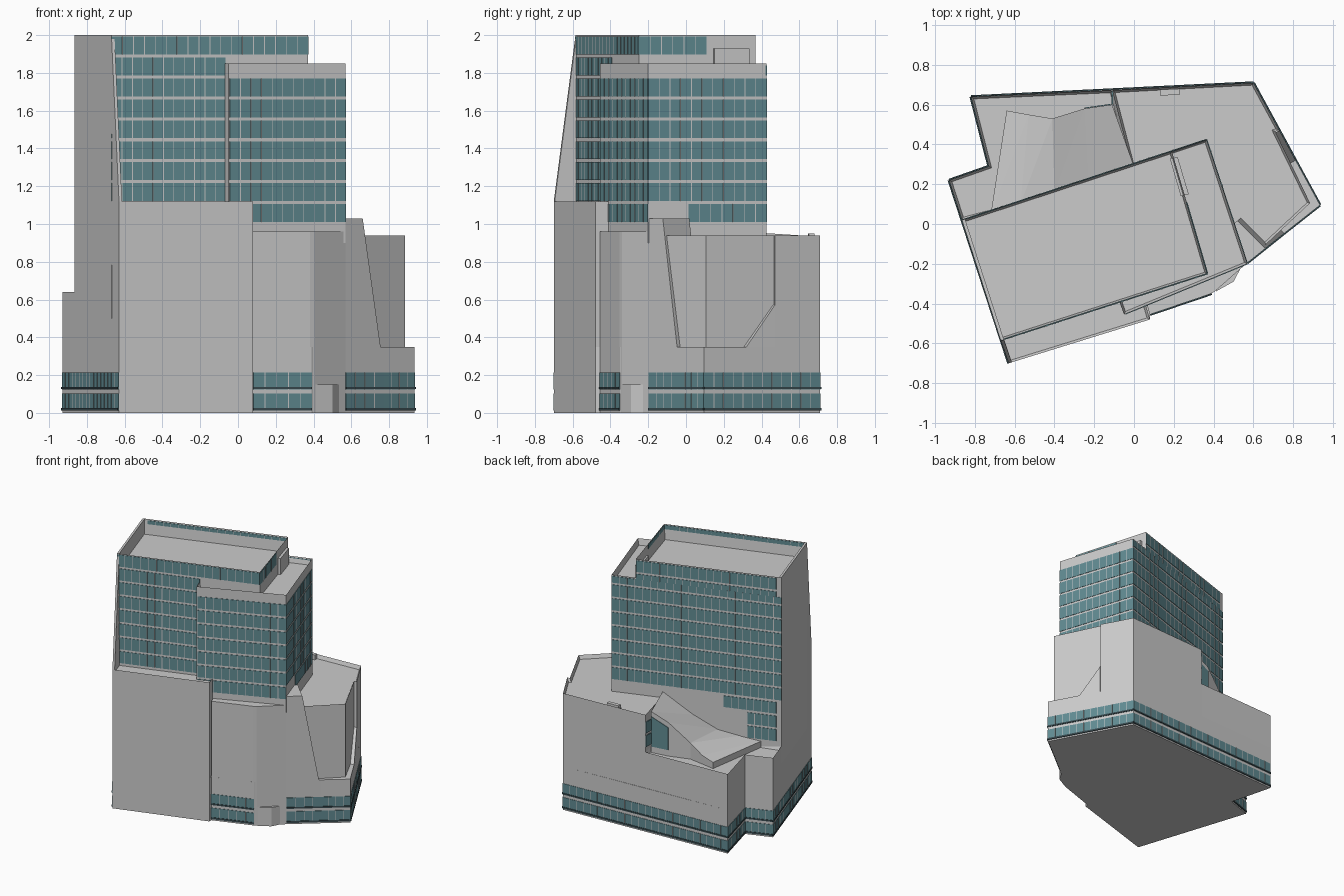
import bpy, bmesh
from mathutils import Vector

if "Cube" in bpy.data.objects:
    bpy.data.objects.remove(bpy.data.objects["Cube"])


def material(name, rgb):
    m = bpy.data.materials.new(name)
    m.diffuse_color = (*rgb, 1)
    m.use_nodes = True
    m.node_tree.nodes["Principled BSDF"].inputs["Base Color"].default_value = m.diffuse_color
    return m


GLASS = material("teal_glass", (0.12, 0.26, 0.29))
DARK = material("dark_trim", (0.04, 0.07, 0.08))


def finish(bm, name, mat=None):
    bmesh.ops.recalc_face_normals(bm, faces=bm.faces)
    me = bpy.data.meshes.new(name)
    bm.to_mesh(me)
    bm.free()
    ob = bpy.data.objects.new(name, me)
    bpy.context.collection.objects.link(ob)
    if mat:
        me.materials.append(mat)
    return ob


def sweep(bm, pts, vec):
    """Closed solid from a planar polygon swept along vec; returns the cap."""
    a = [bm.verts.new(p) for p in pts]
    b = [bm.verts.new(Vector(p) + Vector(vec)) for p in pts]
    bm.faces.new(a[::-1])
    cap = bm.faces.new(b)
    n = len(pts)
    for i in range(n):
        j = (i + 1) % n
        bm.faces.new((a[i], a[j], b[j], b[i]))
    return cap


def block(name, plan, z0, z1, recess=0.0, rim=0.012):
    """Upright prism, optionally with a roof deck sunk behind a parapet."""
    bm = bmesh.new()
    cap = sweep(bm, [(x, y, z0) for x, y in plan], (0, 0, z1 - z0))
    if recess:
        bm.normal_update()
        bmesh.ops.inset_region(bm, faces=[cap], thickness=rim, use_even_offset=True)
        bmesh.ops.translate(bm, verts=cap.verts[:], vec=(0, 0, -recess))
    return finish(bm, name)


def solid(name, pts, vec, mat=None):
    bm = bmesh.new()
    sweep(bm, pts, vec)
    return finish(bm, name, mat)


def lerp(p, q, t):
    return (p[0] + (q[0] - p[0]) * t, p[1] + (q[1] - p[1]) * t)


def strips(bm, p, q, spans, proud, t0=0.0, t1=1.0):
    """Thin panels on the wall p-q (plan runs anticlockwise)."""
    a, b = Vector((*lerp(p, q, t0), 0)), Vector((*lerp(p, q, t1), 0))
    d = (b - a).normalized()
    n = Vector((d.y, -d.x, 0))
    for z0, z1 in spans:
        o = [a - n * .004, b - n * .004, b + n * proud, a + n * proud]
        sweep(bm, [(v.x, v.y, z0) for v in o], (0, 0, z1 - z0))


def glazing(name, p, q, spans, t0=0.0, t1=1.0, pitch=0.06):
    """Rows of glass with pale vertical mullions."""
    p, q = lerp(p, q, t0), lerp(p, q, t1)
    g, m = bmesh.new(), bmesh.new()
    strips(g, p, q, spans, .003)
    length = (Vector(q) - Vector(p)).length
    n = max(1, round(length / pitch))
    h = .002 / length
    for i in range(1, n):
        strips(m, p, q, spans, .0045, i / n - h, i / n + h)
    finish(g, name + "_glass", GLASS)
    finish(m, name + "_mullions")


def floors(lo, hi):
    """Glass spans between the regular floor bands, clipped to lo..hi."""
    out = []
    for k in range(-1, 12):
        b, t = max(lo, 1.787 - .111 * k), min(hi, 1.882 - .111 * k)
        if t - b > .015:
            out.append((b, t))
    return out


# Site corners, anticlockwise
K, J, I, H = (-.63, -.70), (.08, -.48), (.08, -.455), (.39, -.35)
F, D, C, B = (.57, -.195), (.77, -.035), (.935, .095), (.60, .71)
A, N, M, L = (-.82, .64), (-.73, .29), (-.93, .22), (-.865, .02)

# Podium volumes
block("podium_base", [K, J, I, H, F, D, C, B, A, N, M], 0, .35)
block("rear_terrace", [M, L, (0, .25), (-.11, .672), A, N], .35, .64, .03)
block("podium_upper", [(-.11, .672), (0, .25), (.36, -.1), F, (.66, -.105),
                       (.885, .105), (.71, .465), (.73, .471), B], .35, .94, .03)
block("front_block", [K, J, (.06, -.41), (.0, -.2), L], 0, 1.12, .02)
block("front_mid_block", [I, (.38, -.353), (.405, -.34), F, (.3, 0), (0, -.2)], 0, .96)
block("entrance_canopy", [(.41, -.34), (.50, -.29), (.54, -.215), (.45, -.25)], 0, .15)
block("roof_vent", [(.13, .645), (.23, .65), (.23, .68), (.13, .675)], .9, .95)

# Corner of the outer wall left standing beside the recessed facade
solid("side_wall_return", [(.812, .32, .35), (.731, .47, .35), (.731, .47, .57)],
      (-.035, -.018, 0))

# Leaning entrance panel
solid("leaning_panel", [(.45, -.291, 0), (*D, 0), (*D, .24), (.66, -.123, 1.03),
                        (.565, -.199, 1.03), (.565, -.199, .9), (.45, -.291, .9)],
      (-.14, .14, 0))

# Towers
TA, TB, TC = (-.67, -.585), (.37, -.25), (.19, .367)
LA, LB, LC = (-.05, -.455), (.57, -.20), (.365, .425)
block("main_tower", [TA, TB, TC, L], .5, 2.0, .12)
block("lower_tower", [LA, LB, LC, (0, .304), (-.07, -.40)], .9, 1.85, .05)
solid("side_fin", [(*K, 0), (*K, 1.12), (*TA, 2), (*L, 2), (*L, 0)], (.016, .005, 0))
block("roof_unit", [(.18, .33), (.22, .335), (.275, .15), (.235, .14)], 1.75, 1.93)

# Tower glazing
glazing("front_top", TA, TB, floors(1.89, 1.995))
glazing("front_main", TA, TB, floors(1.12, 1.89), 0, .58)
glazing("side_top", TB, TC, floors(1.89, 1.995), 0, .58)
glazing("lower_front", LA, LB, floors(1.01, 1.775), .01, 1)
glazing("lower_side", LB, LC, floors(1.12, 1.775))
glazing("lower_side_base", LB, LC, floors(1.01, 1.12), .34, 1)
glazing("rear_low", LC, L, floors(.99, 1.84))
glazing("rear_top", LC, L, floors(1.84, 1.99), .145, .97)
glazing("rear_mid", LC, L, floors(.88, .99), .66, .97)
glazing("rear_foot", LC, L, floors(.67, .88), .8, .97)

# Street level glass bands with dark sills
for i, (p, q) in enumerate([(I, H), (F, D), (D, C), (C, B), (B, A), (A, N), (N, M), (M, K)]):
    glazing(f"street_{i}", p, q, [(.025, .102), (.125, .213)])
    bm = bmesh.new()
    strips(bm, p, q, [(.012, .026), (.126, .138)], .007)
    finish(bm, f"street_sill_{i}", DARK)

# Sweeping terrace roof, faceted, running down from the podium wall
outer = [(-.11, .60, .94), (-.25, .58, .88), (-.41, .53, .74), (-.53, .55, .68), (-.64, .57, .66)]
inner = [(0, .29, .96), (-.23, .215, .80), (-.40, .16, .71), (-.57, .10, .68), (-.72, .05, .66)]
bm = bmesh.new()
rings = []
for o, n in zip(outer, inner):
    rings.append([bm.verts.new(v) for v in (o, n, (n[0], n[1], .59), (o[0], o[1], .59))])
for r, s in zip(rings, rings[1:]):
    for k in range(4):
        quad = (r[k], r[(k + 1) % 4], s[(k + 1) % 4], s[k])
        if k == 0:
            bm.faces.new((quad[0], quad[1], quad[2]))
            bm.faces.new((quad[0], quad[2], quad[3]))
        else:
            bm.faces.new(quad)
bm.faces.new(rings[0])
bm.faces.new(rings[-1][::-1])
finish(bm, "sweeping_roof")

# Glass beneath the high end of the sweeping roof
solid("terrace_glass", [(-.115, .60, .66), (-.25, .581, .66), (-.25, .581, .84), (-.115, .60, .90)],
      (0, .004, 0), GLASS)
glazing("terrace_return", (-.11, .672), (-.11, .60), [(.68, .77), (.79, .88)])
